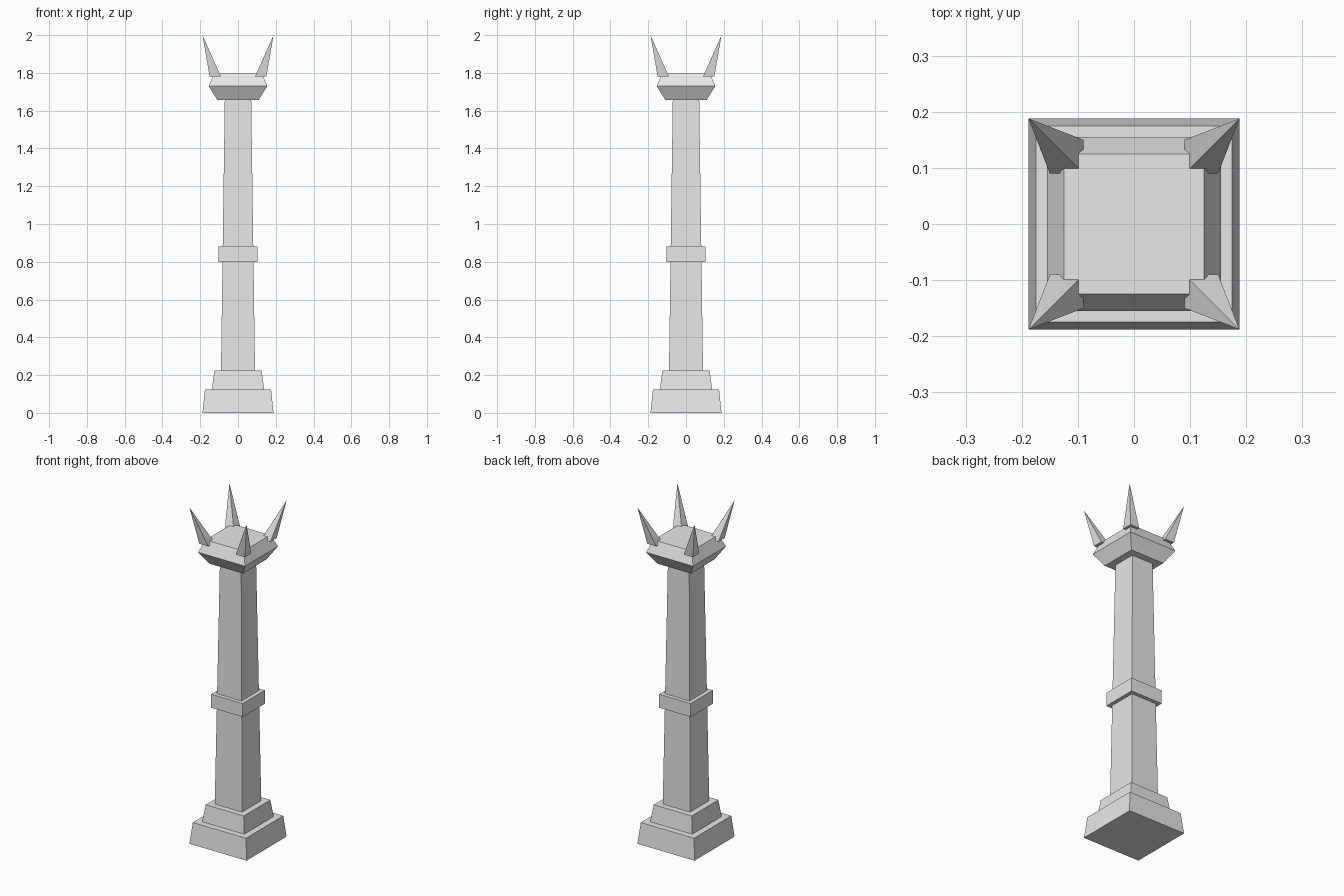
import bpy
import bmesh

if "Cube" in bpy.data.objects:
    bpy.data.objects.remove(bpy.data.objects["Cube"])

stone = bpy.data.materials.new("light grey stone")
stone.diffuse_color = (0.8, 0.8, 0.8, 1)
stone.use_nodes = True
stone.node_tree.nodes["Principled BSDF"].inputs["Base Color"].default_value = stone.diffuse_color


def finish(name, bm):
    bmesh.ops.recalc_face_normals(bm, faces=bm.faces[:])
    mesh = bpy.data.meshes.new(name)
    bm.to_mesh(mesh)
    bm.free()
    mesh.materials.append(stone)
    obj = bpy.data.objects.new(name, mesh)
    bpy.context.collection.objects.link(obj)
    return obj


def square(bm, half, z, cx=0, cy=0):
    return [bm.verts.new((cx + sx * half, cy + sy * half, z))
            for sx, sy in ((-1, -1), (1, -1), (1, 1), (-1, 1))]


def square_block(name, profile):
    """Closed square block through (half width, height) levels."""
    bm = bmesh.new()
    rings = [square(bm, h, z) for h, z in profile]
    for a, b in zip(rings, rings[1:]):
        for i in range(4):
            j = (i + 1) % 4
            bm.faces.new((a[i], a[j], b[j], b[i]))
    bm.faces.new(rings[0][::-1])
    bm.faces.new(rings[-1])
    return finish(name, bm)


def spike(name, sx, sy):
    """Four-sided spike leaning out over a corner."""
    bm = bmesh.new()
    base = square(bm, 0.03, 1.78, sx * 0.12, sy * 0.12)
    tip = bm.verts.new((sx * 0.188, sy * 0.188, 2.0))
    bm.faces.new(base[::-1])
    for i in range(4):
        bm.faces.new((base[i], base[(i + 1) % 4], tip))
    return finish(name, bm)


# Stepped foot
square_block("lower_plinth", [(0.188, 0), (0.175, 0.125)])
square_block("upper_plinth", [(0.138, 0.125), (0.125, 0.225)])

# Tapered column with its middle band
square_block("shaft", [(0.09, 0.225), (0.07, 1.658)])
square_block("middle_band", [(0.104, 0.80), (0.104, 0.88)])

# Flared head
square_block("capital", [(0.11, 1.657), (0.155, 1.73), (0.125, 1.80)])

# Corner spikes
for sx, side in ((-1, "left"), (1, "right")):
    for sy, end in ((-1, "front"), (1, "back")):
        spike(f"{end}_{side}_spike", sx, sy)
